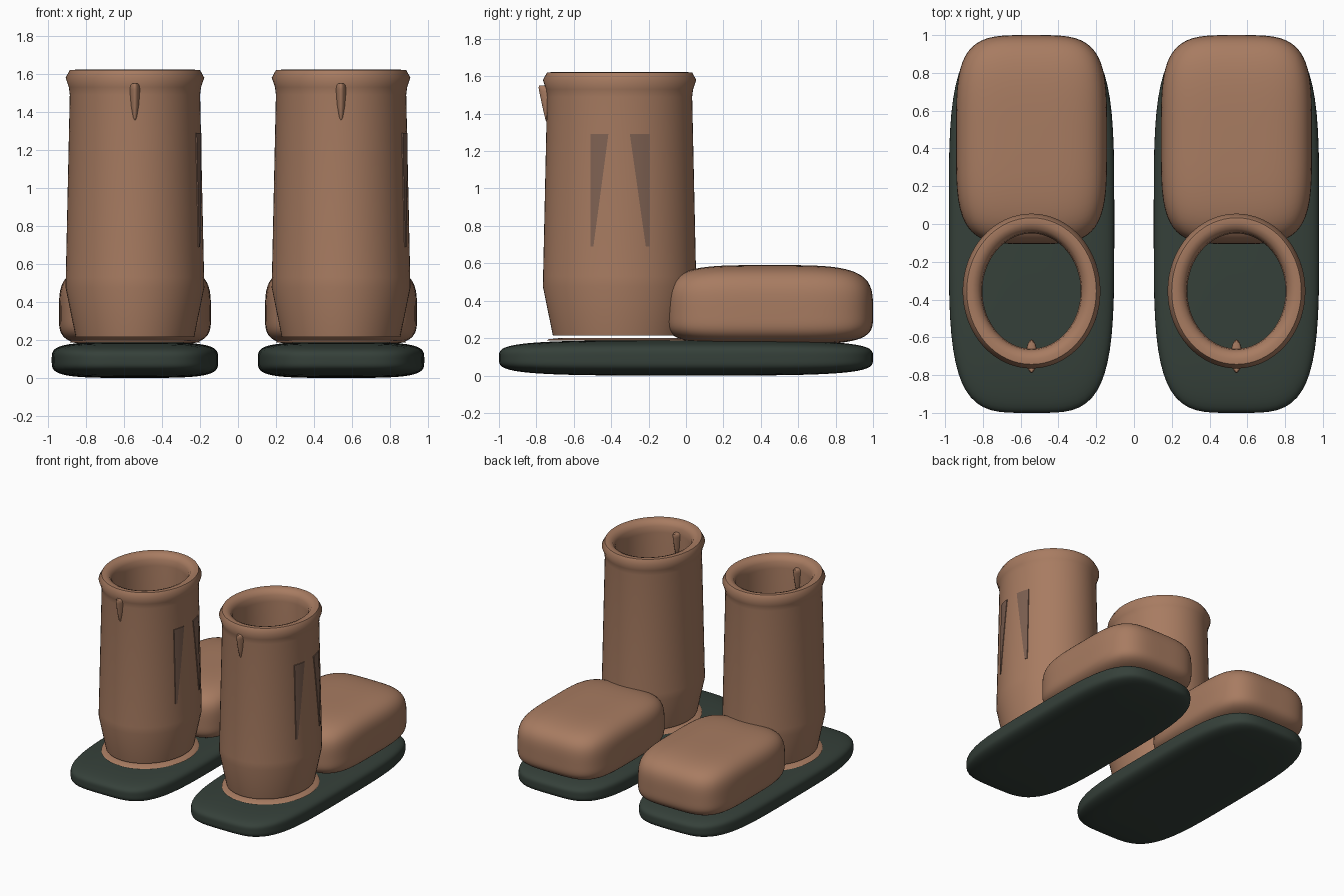
import bpy, bmesh, math

if "Cube" in bpy.data.objects:
    bpy.data.objects.remove(bpy.data.objects["Cube"])


def material(name, rgb):
    m = bpy.data.materials.new(name)
    m.diffuse_color = (*rgb, 1)
    m.use_nodes = True
    m.node_tree.nodes["Principled BSDF"].inputs["Base Color"].default_value = m.diffuse_color
    return m


LEATHER = material("tan leather", (0.39, 0.20, 0.12))
DARK = material("dark leather", (0.21, 0.12, 0.085))
RUBBER = material("dark green rubber", (0.036, 0.052, 0.042))

SHAFT_Y = -0.355   # centre of the shaft
OVAL = 0.045       # extra radius along y
SEG = 64


def finish(bm, name, mat, angle=40):
    bmesh.ops.recalc_face_normals(bm, faces=bm.faces)
    me = bpy.data.meshes.new(name)
    bm.to_mesh(me)
    bm.free()
    me.materials.append(mat)
    ob = bpy.data.objects.new(name, me)
    bpy.context.collection.objects.link(ob)
    bpy.context.view_layer.objects.active = ob
    ob.select_set(True)
    bpy.ops.object.shade_smooth_by_angle(angle=math.radians(angle))
    ob.select_set(False)
    return ob


def pillow(name, mat, centre, half, down, n=4):
    """Soft box; 'down' is the half height below the centre."""
    bm = bmesh.new()
    bmesh.ops.create_cube(bm, size=2)
    bmesh.ops.subdivide_edges(bm, edges=bm.edges, cuts=19, use_grid_fill=True)
    for v in bm.verts:
        k = sum(abs(c) ** n for c in v.co) ** (-1 / n)
        x, y, z = v.co * k
        hz = half[2] if z > 0 else down
        v.co = (centre[0] + x * half[0], centre[1] + y * half[1], centre[2] + z * hz)
    return finish(bm, name, mat, 80)


def rings(bm, loops, close=False):
    """Skin a list of (cx, cy, z, rx, ry) ellipses."""
    rows = [[bm.verts.new((cx + rx * math.cos(2 * math.pi * i / SEG),
                           cy + ry * math.sin(2 * math.pi * i / SEG), z))
             for i in range(SEG)] for cx, cy, z, rx, ry in loops]
    pairs = list(zip(rows, rows[1:]))
    if close:
        pairs.append((rows[-1], rows[0]))
    for a, b in pairs:
        for i in range(SEG):
            j = (i + 1) % SEG
            bm.faces.new((a[i], a[j], b[j], b[i]))
    return rows


def lathe(name, cx, profile):
    bm = bmesh.new()
    rings(bm, [(cx, SHAFT_Y, z, r, r + OVAL) for r, z in profile], close=True)
    return finish(bm, name, LEATHER, 50)


def pull_tab(name, cx):
    """Tapered tab poking through both sides of the shaft wall."""
    bm = bmesh.new()
    rows = rings(bm, [(cx, -0.70, z, rx, ry) for z, rx, ry in
                      [(1.345, 0.003, 0.042), (1.37, 0.018, 0.052), (1.43, 0.026, 0.066),
                       (1.52, 0.031, 0.085), (1.54, 0.028, 0.088), (1.55, 0.018, 0.085)]])
    bm.faces.new(rows[0])
    bm.faces.new(rows[-1])
    return finish(bm, name, LEATHER, 60)


def side_gore(name, cx, top, bottom):
    """Wedge plate wrapped on the outer +x wall; top and bottom are y ranges."""
    bm = bmesh.new()
    nz, ny, rows = 8, 4, []
    for i in range(nz + 1):
        t = i / nz
        z = 0.69 + 0.60 * t
        lo = bottom[0] + (top[0] - bottom[0]) * t
        hi = bottom[1] + (top[1] - bottom[1]) * t
        r = 0.365 - 0.022 * (z - 0.48) / 1.05
        row = []
        for j in range(ny + 1):
            y = lo + (hi - lo) * j / ny
            x = cx + r * math.sqrt(1 - ((y - SHAFT_Y) / (r + OVAL)) ** 2)
            row.append(bm.verts.new((x + 0.005, y, z)))
        rows.append(row)
    for a, b in zip(rows, rows[1:]):
        for j in range(ny):
            bm.faces.new((a[j], a[j + 1], b[j + 1], b[j]))
    # thin skirt back into the wall
    edges = [e for e in bm.edges if e.is_boundary]
    ext = bmesh.ops.extrude_edge_only(bm, edges=edges)["geom"]
    for v in ext:
        if isinstance(v, bmesh.types.BMVert):
            v.co.x -= 0.009
    return finish(bm, name, DARK, 30)


SHAFT = [(0.312, 0.215), (0.365, 0.475), (0.364, 0.53), (0.343, 1.49), (0.348, 1.53),
         (0.365, 1.58), (0.343, 1.62), (0.315, 1.622), (0.285, 1.61), (0.266, 1.58),
         (0.26, 1.53), (0.27, 0.5), (0.27, 0.215)]
COLLAR = [(0.275, 0.186), (0.345, 0.186), (0.335, 0.194), (0.275, 0.2)]

# both boots are identical copies side by side
for side, cx in (("left", -0.5425), ("right", 0.5425)):
    pillow(side + "_sole", RUBBER, (cx, 0, 0.094), (0.438, 1.0, 0.094), 0.094)
    pillow(side + "_toe", LEATHER, (cx, 0.447, 0.33), (0.40, 0.553, 0.26), 0.165)
    lathe(side + "_shaft", cx, SHAFT)
    lathe(side + "_collar", cx, COLLAR)
    pull_tab(side + "_pull_tab", cx)
    side_gore(side + "_front_gore", cx, (-0.51, -0.415), (-0.51, -0.495))
    side_gore(side + "_back_gore", cx, (-0.30, -0.195), (-0.215, -0.195))
